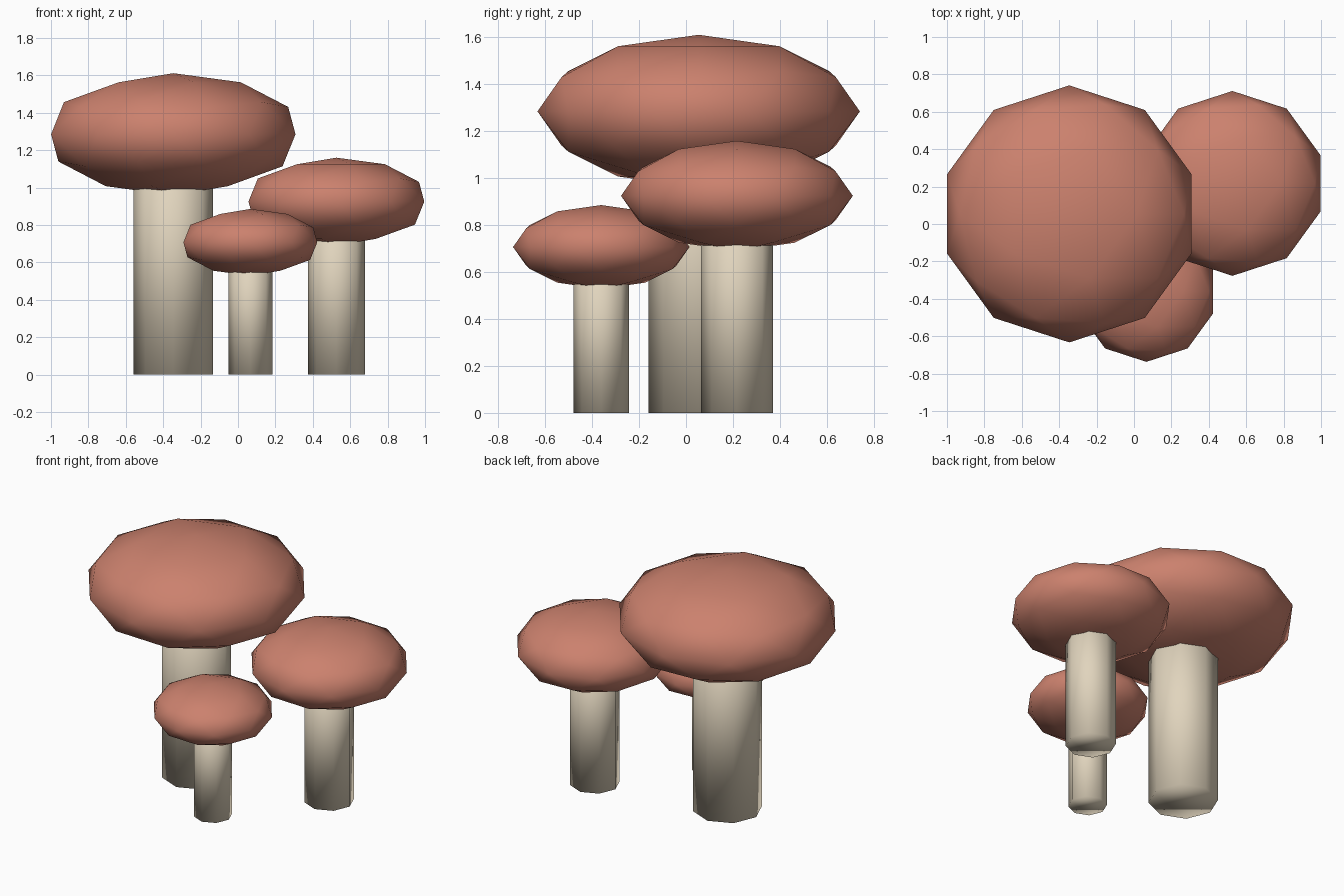
import bpy

if "Cube" in bpy.data.objects:
    bpy.data.objects.remove(bpy.data.objects["Cube"])


def material(name, rgb):
    m = bpy.data.materials.new(name)
    m.diffuse_color = (*rgb, 1.0)
    m.use_nodes = True
    m.node_tree.nodes["Principled BSDF"].inputs["Base Color"].default_value = m.diffuse_color
    return m


CAP = material("terracotta", (0.60, 0.22, 0.155))
STEM = material("cream", (0.75, 0.66, 0.51))


def finish(obj, name, mat):
    obj.name = name
    obj.data.materials.append(mat)
    for p in obj.data.polygons:
        p.use_smooth = True


def mushroom(size, x, y, height, cap_r, stem_r):
    # Eight-sided stem running from the ground up into the cap
    bpy.ops.mesh.primitive_cylinder_add(vertices=8, radius=stem_r, depth=height,
                                        location=(x, y, height / 2))
    finish(bpy.context.object, size + "_stem", STEM)

    # Flattened low-poly ball as the cap
    bpy.ops.mesh.primitive_ico_sphere_add(subdivisions=2, radius=1.0,
                                          location=(x, y, height))
    cap = bpy.context.object
    for v in cap.data.vertices:
        v.co.x *= cap_r
        v.co.y *= cap_r
        v.co.z *= cap_r * 0.475
    finish(cap, size + "_cap", CAP)


mushroom("large", -0.346, 0.054, 1.285, 0.687, 0.213)
mushroom("medium", 0.526, 0.217, 0.925, 0.494, 0.153)
mushroom("small", 0.066, -0.361, 0.707, 0.376, 0.118)
